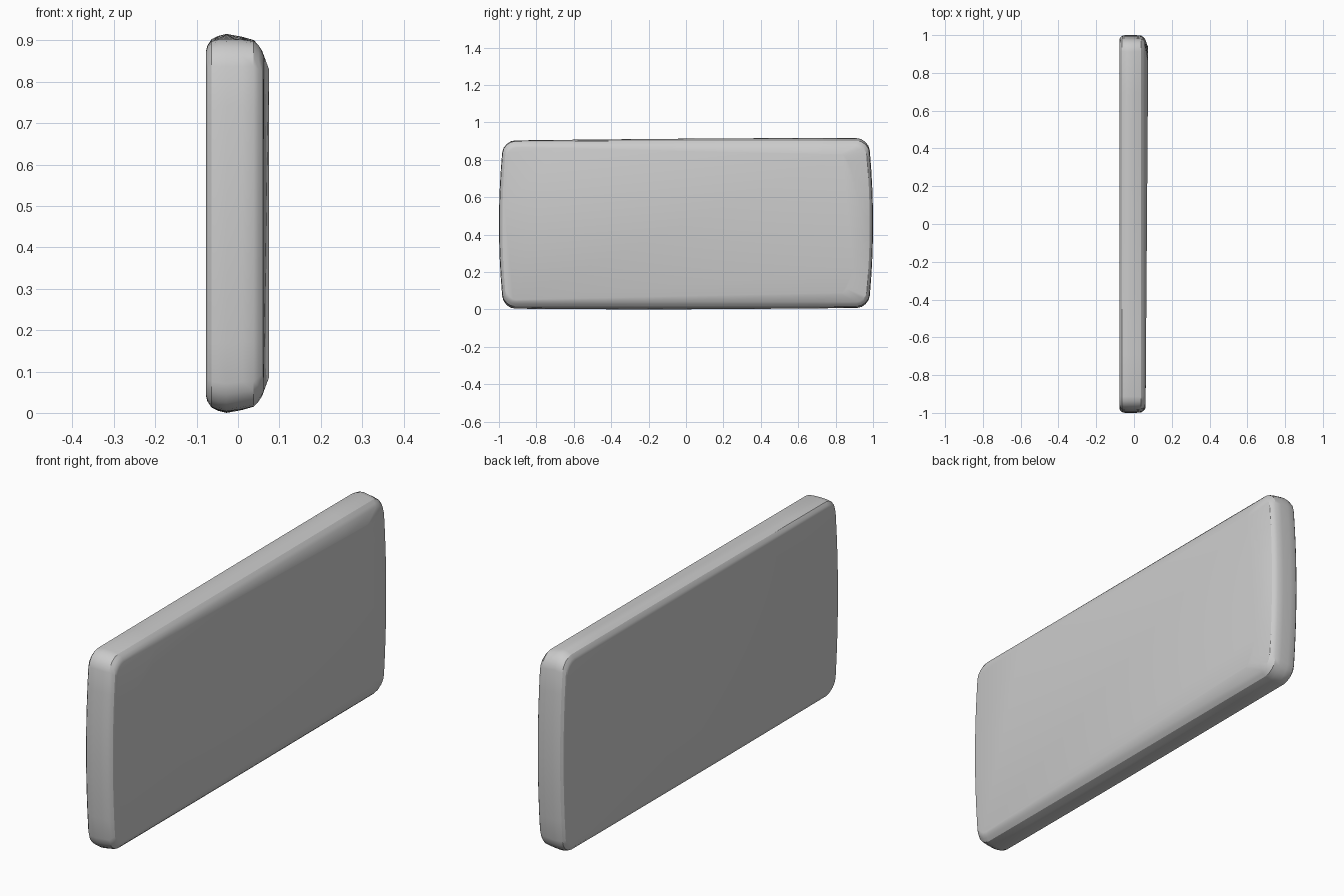
import bpy, bmesh, math
from mathutils import Vector

if "Cube" in bpy.data.objects:
    bpy.data.objects.remove(bpy.data.objects["Cube"])

ZC = 0.457


def outline(hy, hz, r, n_arc=5, n_side=8):
    """Rounded rectangle in y/z, counter-clockwise, with points along the sides."""
    pts = []
    corners = [(1, 1, 0), (-1, 1, 90), (-1, -1, 180), (1, -1, 270)]
    for sy, sz, a0 in corners:
        for i in range(n_arc):
            a = math.radians(a0 + 90 * i / (n_arc - 1))
            pts.append(Vector((sy * (hy - r) + r * math.cos(a),
                               sz * (hz - r) + r * math.sin(a))))
    full = []
    for i, p in enumerate(pts):
        full.append(p)
        if i % n_arc == n_arc - 1:
            q = pts[(i + 1) % len(pts)]
            full += [p.lerp(q, k / n_side) for k in range(1, n_side)]
    return full


def ring(bm, x, inset_y, inset_z, r, crown=0.0, wedge=False):
    verts = []
    for y, z in outline(0.978 - inset_y, 0.444 - inset_z, r):
        xx = x
        # bowed short ends
        y += math.copysign(0.022 * max(0, 1 - (z / 0.43) ** 2), y) * min(1, abs(y) / 0.9) ** 6
        # slight crown along the top and bottom edges
        peak = 0.65 if z > 0 else -0.2
        z += crown * (z / 0.444) * max(0, 1 - abs((y - peak) / 1.6) ** 1.5)
        if wedge:
            # raised front panel: thickens and narrows toward the +y end
            t = min(1, max(0, (y + 0.95) / 1.75))
            xx += 0.013 * t
            z *= 1 - 0.085 * t
            if y > 0.75:
                y -= 0.10 * (y - 0.75) / 0.2 * (0.3 + 0.7 * (z / 0.37) ** 2)
        verts.append(bm.verts.new((xx, y, z + ZC)))
    return verts


# slab body: rings lofted through the thickness (x, inset y, inset z, radius, crown)
bm = bmesh.new()
rings = [ring(bm, *s) for s in [
    (-0.077, 0.024, 0.026, 0.05, 0.0),
    (-0.074, 0.014, 0.016, 0.055, 0.002),
    (-0.064, 0.004, 0.004, 0.06, 0.005),
    (-0.048, 0.0, 0.0, 0.065, 0.009),
    (-0.028, 0.0, -0.001, 0.065, 0.013),
    (0.010, 0.0, 0.0, 0.065, 0.007),
    (0.038, 0.003, 0.004, 0.06, 0.003),
    (0.050, 0.010, 0.014, 0.058, 0.0),
    (0.058, 0.018, 0.026, 0.052, 0.0),
]]
rings.append(ring(bm, 0.0615, 0.030, 0.036, 0.045, wedge=True))
n = len(rings[0])
for a, b in zip(rings, rings[1:]):
    for i in range(n):
        j = (i + 1) % n
        bm.faces.new((a[i], a[j], b[j], b[i]))
bm.faces.new(rings[0][::-1])
bm.faces.new(rings[-1])
bmesh.ops.recalc_face_normals(bm, faces=bm.faces)

# stand on the floor
low = min(v.co.z for v in bm.verts)
bmesh.ops.translate(bm, vec=(0, 0, -low), verts=bm.verts)

mesh = bpy.data.meshes.new("slab_body")
bm.to_mesh(mesh)
bm.free()
body = bpy.data.objects.new("slab_body", mesh)
bpy.context.collection.objects.link(body)
bpy.context.view_layer.objects.active = body
body.select_set(True)
bpy.ops.object.shade_smooth_by_angle(angle=math.radians(25))
